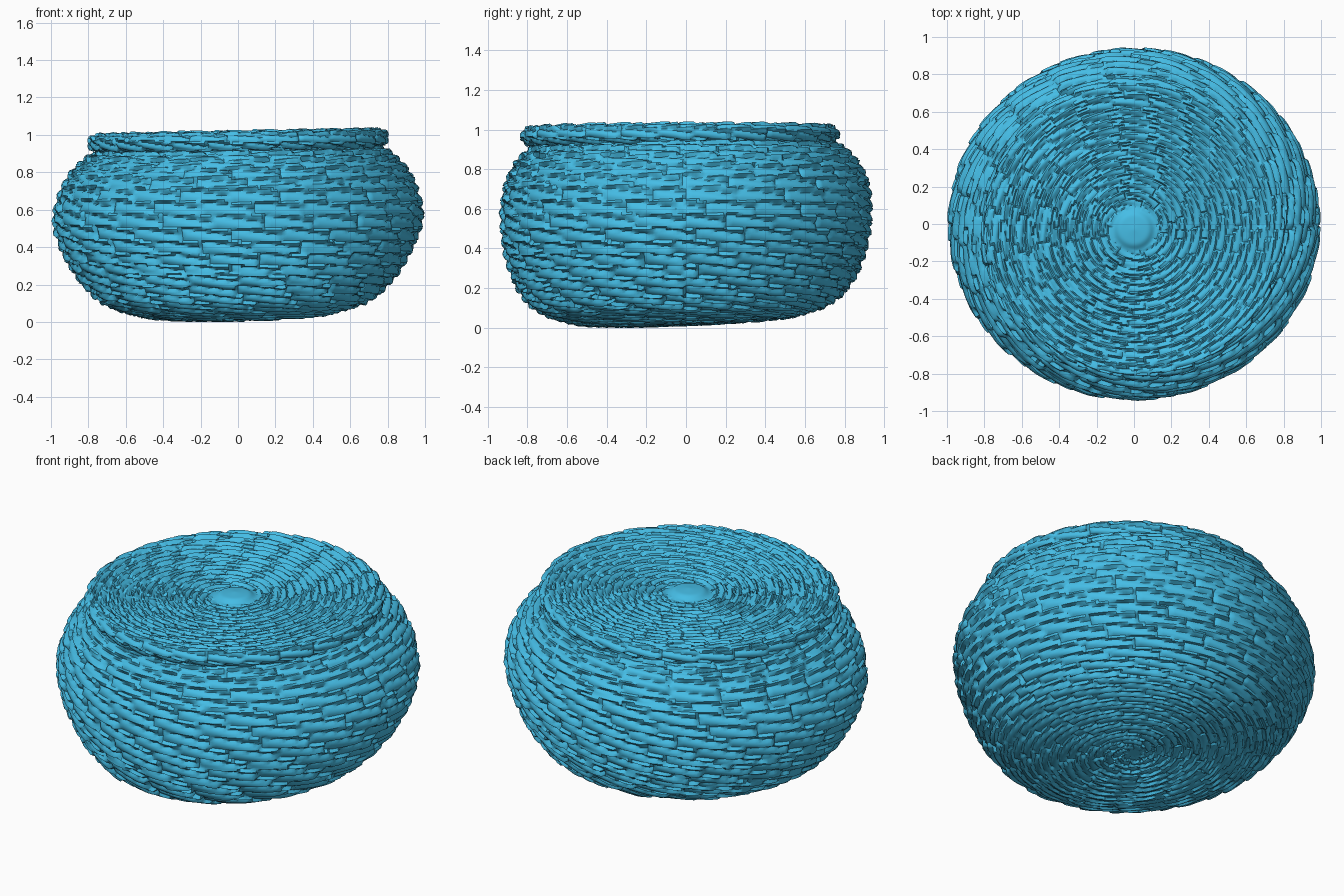
import bpy, math, random
from mathutils import Vector

if "Cube" in bpy.data.objects:
    bpy.data.objects.remove(bpy.data.objects["Cube"])

random.seed(4)
TAU = 2 * math.pi
SEG = 340


def resample(points, step, passes):
    """Even spacing along a (rx, ry, z) profile, then light smoothing."""
    pts = [Vector(p) for p in points]
    out = []
    for a, b in zip(pts, pts[1:]):
        n = max(1, round((b - a).length / step))
        out += [a.lerp(b, i / n) for i in range(n)]
    out.append(pts[-1])
    for _ in range(passes):
        out = [out[0]] + [(out[i - 1] + out[i] * 2 + out[i + 1]) / 4
                          for i in range(1, len(out) - 1)] + [out[-1]]
    return out


def stitch_height(arc, angle, radius, pitch, length, phases):
    """Slanted, overlapping stitches laid on a spiral coil; 0..1."""
    t = arc / pitch + 2 * angle / TAU
    row = math.floor(t)
    count = max(6, round(radius * TAU / length))
    u = (angle / TAU * count + row * 0.37 + phases[row % 64]) % 1
    v = (t + 0.55 * u) % 1
    coil = 1 - (2 * v - 1) ** 2
    return coil ** 0.6 * (0.45 + 0.55 * min(1, u * 1.4)) * min(1, (1 - u) * 12)


def woven(name, profile, step, passes, pitch, length, amp, centre, plain_radius, mat):
    rings = resample(profile, step, passes)
    verts, info, arc = [], [], 0.0
    for j, p in enumerate(rings):
        if j:
            arc += (p - rings[j - 1]).length
        for k in range(SEG):
            a = TAU * k / SEG
            x = p.x * math.cos(a) + centre[0]
            y = p.y * math.sin(a) + centre[1]
            # the hand-made basket leans slightly
            z = p.z + 0.02 * x + 0.035 * y * (1.15 - p.z)
            verts.append((x, y, z))
            info.append((arc, a, (p.x + p.y) / 2))
    faces = [(j * SEG + k, j * SEG + (k + 1) % SEG,
              (j + 1) * SEG + (k + 1) % SEG, (j + 1) * SEG + k)
             for j in range(len(rings) - 1) for k in range(SEG)]
    # close the centre of the spiral
    if rings[0].x < 0.01:
        faces.append(tuple(range(SEG - 1, -1, -1)))
    if rings[-1].x < 0.01:
        faces.append(tuple(range((len(rings) - 1) * SEG, len(rings) * SEG)))
    mesh = bpy.data.meshes.new(name)
    mesh.from_pydata(verts, [], faces)
    mesh.update()

    # press the weave into the surface along its normals
    phases = [random.uniform(-0.12, 0.12) for _ in range(64)]
    normals = [v.normal.copy() for v in mesh.vertices]
    for v, n, (s, a, r) in zip(mesh.vertices, normals, info):
        fade = min(1, max(0, (r - plain_radius) / 0.05))
        if v.co.z < 0.1:
            fade *= 0.6
        h = stitch_height(s, a, r, pitch, length, phases) - 0.5
        v.co += n * h * amp * fade
        v.co.z = max(0, v.co.z)
    mesh.update()
    mesh.materials.append(mat)
    obj = bpy.data.objects.new(name, mesh)
    bpy.context.collection.objects.link(obj)
    bpy.ops.object.select_all(action='DESELECT')
    obj.select_set(True)
    bpy.context.view_layer.objects.active = obj
    bpy.ops.object.shade_smooth_by_angle(angle=math.radians(40))
    return obj


blue = bpy.data.materials.new("woven_blue")
blue.diffuse_color = (0.06, 0.51, 0.79, 1)
blue.use_nodes = True
blue.node_tree.nodes["Principled BSDF"].inputs["Base Color"].default_value = blue.diffuse_color

# rounded basket body, from centre of the base up to the neck
body = [(.004, .004, .02), (.3, .35, .022), (.5, .55, .035), (.66, .70, .08),
        (.76, .79, .14), (.85, .86, .24), (.935, .91, .38), (.985, .93, .52),
        (.98, .93, .62), (.945, .915, .73), (.885, .87, .83), (.80, .80, .905),
        (.74, .75, .925), (.70, .72, .95)]
woven("basket_body", body, 0.013, 12, 0.07, 0.27, 0.032, (0, 0), 0.03, blue)

# lid, from the neck round the rolled rim and in to the small centre button
lid = [(.70, .70, .93), (.75, .75, .925), (.79, .79, .94), (.805, .805, .975),
       (.785, .785, 1.008), (.74, .74, 1.015), (.66, .66, 1.0), (.4, .4, .988),
       (.13, .13, .983), (.105, .105, .985), (.085, .085, 1.005), (.004, .004, 1.012)]
woven("basket_lid", lid, 0.011, 4, 0.062, 0.2, 0.026, (0, -.03), 0.11, blue)
